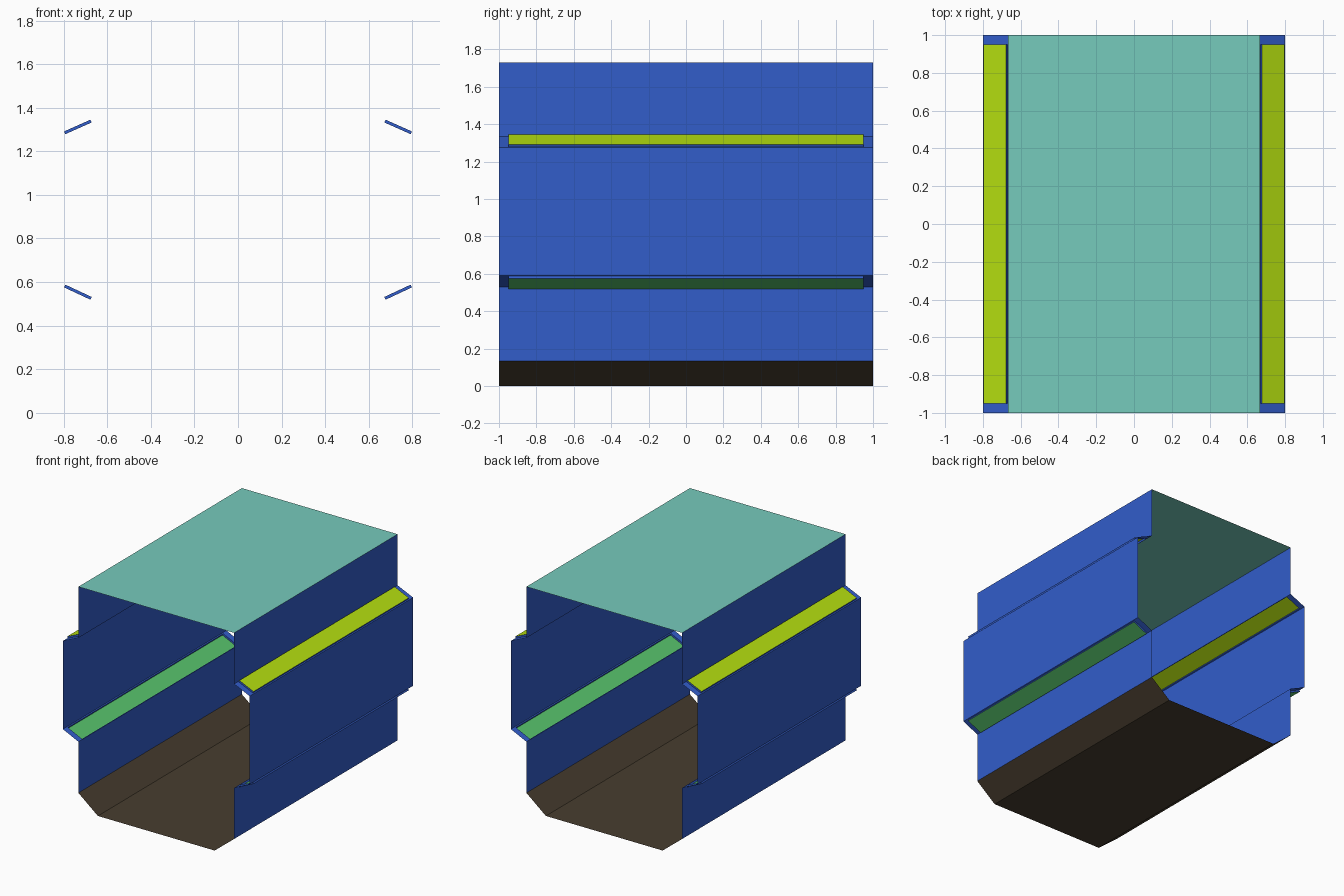
import bpy
from mathutils import Vector

if "Cube" in bpy.data.objects:
    bpy.data.objects.remove(bpy.data.objects["Cube"])

HALF = 1.0          # half length along y
WAIST, BULGE = 0.667, 0.8
LOW_IN, LOW_OUT = (WAIST, 0.53), (BULGE, 0.592)
UP_OUT, UP_IN = (BULGE, 1.275), (WAIST, 1.334)
FLOOR_Z, ROOF_Z = 0.134, 1.73


def material(name, rgb):
    m = bpy.data.materials.new(name)
    m.diffuse_color = (*rgb, 1)
    m.use_nodes = True
    m.node_tree.nodes["Principled BSDF"].inputs["Base Color"].default_value = m.diffuse_color
    return m


BLUE = material("blue_paint", (0.032, 0.109, 0.59))
LIME = material("lime_trim", (0.456, 0.73, 0.005))
GREEN = material("green_trim", (0.098, 0.552, 0.15))
TEAL = material("teal_roof", (0.18, 0.597, 0.503))
BROWN = material("brown_floor", (0.065, 0.047, 0.028))


def add_object(name, verts, faces, mats, indices=None, mirror=False):
    me = bpy.data.meshes.new(name)
    me.from_pydata(verts, [], faces)
    for m in mats:
        me.materials.append(m)
    if indices:
        me.polygons.foreach_set("material_index", indices)
    ob = bpy.data.objects.new(name, me)
    bpy.context.collection.objects.link(ob)
    if mirror:
        ob.modifiers.new("mirror", 'MIRROR').use_clip = True
    return ob


def sheet(name, profile, mat, mirror=False):
    """Sweep an open x-z profile along the full length."""
    verts = [(x, y, z) for x, z in profile for y in (-HALF, HALF)]
    faces = [(2 * i, 2 * i + 1, 2 * i + 3, 2 * i + 2)[::-1]
             for i in range(len(profile) - 1)]
    return add_object(name, verts, faces, [mat], mirror=mirror)


def trim_band(name, a, b, trim, rise=0.014, end=0.05):
    """Slanted band from a (lower) to b (upper) with an inset, raised panel."""
    a, b = Vector((a[0], 0, a[1])), Vector((b[0], 0, b[1]))
    d = (b - a).normalized()
    normal = Vector((d.z, 0, -d.x))
    # the panel sits closer to the waist edge than to the bulge edge
    lo, hi = (0.03, 0.94) if a.x < b.x else (0.06, 0.97)

    def ring(t0, t1, half, lift):
        return [a.lerp(b, t) + Vector((0, y, 0)) + normal * lift
                for t, y in ((t0, -half), (t0, half), (t1, half), (t1, -half))]

    verts = (ring(0, 1, HALF, 0) + ring(lo, hi, HALF - end, 0)
             + ring(lo, hi, HALF - end, rise))
    faces = [(k + i, k + (i + 1) % 4, k + 4 + (i + 1) % 4, k + 4 + i)
             for k in (0, 4) for i in range(4)] + [(8, 9, 10, 11)]
    return add_object(name, verts, faces, [BLUE, trim], [0] * 8 + [1], mirror=True)


# Side walls: lower, bulging middle and upper panels on both sides
sheet("lower_wall", [(WAIST, FLOOR_Z), LOW_IN], BLUE, True)
sheet("middle_wall", [LOW_OUT, UP_OUT], BLUE, True)
sheet("upper_wall", [UP_IN, (WAIST, ROOF_Z)], BLUE, True)

# Slanted bands joining the walls, each with a raised coloured panel
trim_band("lower_trim_band", LOW_IN, LOW_OUT, GREEN)
trim_band("upper_trim_band", UP_OUT, UP_IN, LIME)

# Flat roof
sheet("roof", [(WAIST, ROOF_Z), (-WAIST, ROOF_Z)], TEAL)

# Floor tray with sloping sides
sheet("floor", [(-WAIST, FLOOR_Z), (-0.5, 0), (0.5, 0), (WAIST, FLOOR_Z)], BROWN)
